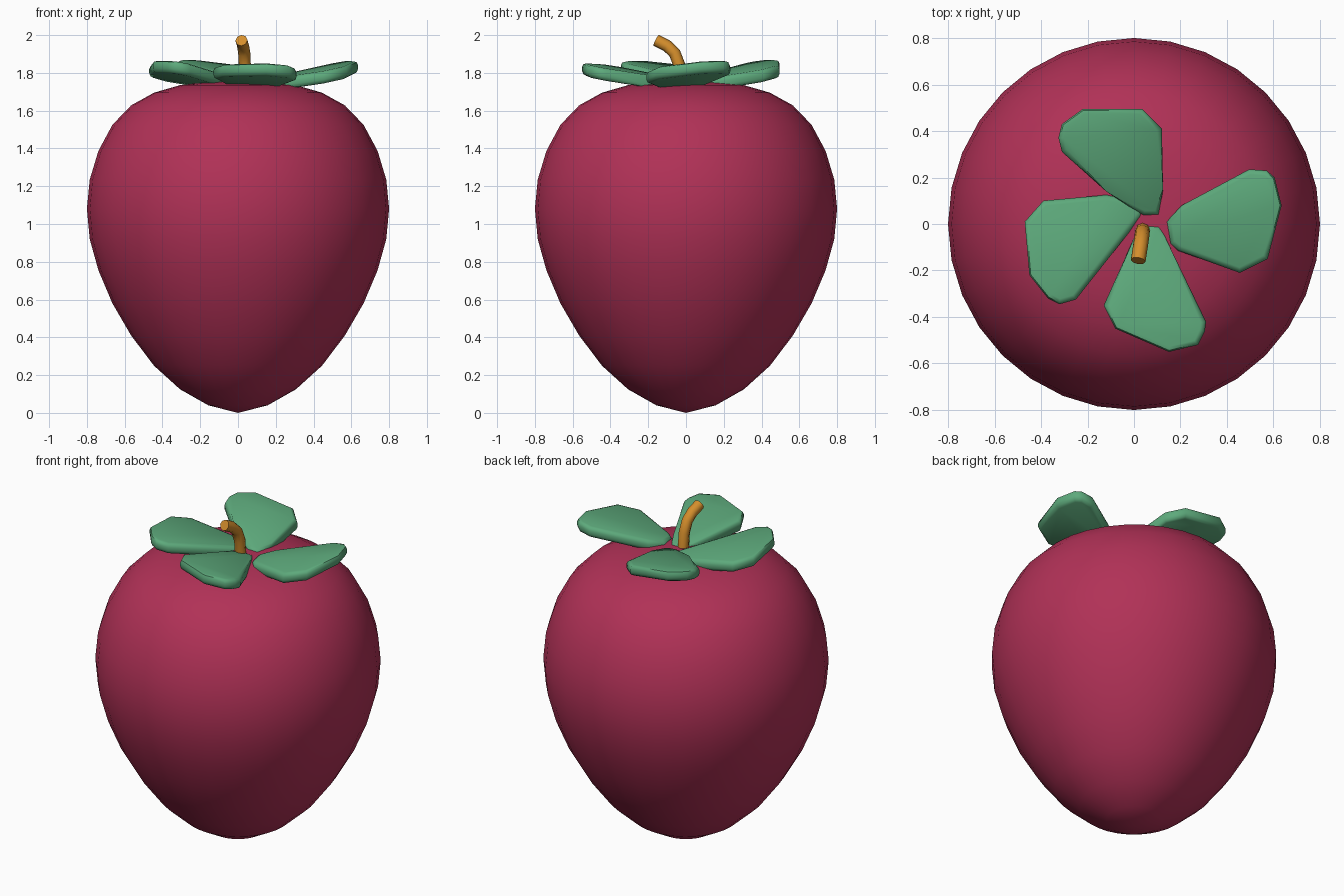
import bpy, bmesh, math
from mathutils import Vector

if "Cube" in bpy.data.objects:
    bpy.data.objects.remove(bpy.data.objects["Cube"])


def material(name, rgb):
    m = bpy.data.materials.new(name)
    m.diffuse_color = (*rgb, 1)
    m.use_nodes = True
    m.node_tree.nodes["Principled BSDF"].inputs["Base Color"].default_value = m.diffuse_color
    return m


berry_red = material("berry_red", (0.44, 0.031, 0.095))
leaf_green = material("leaf_green", (0.11, 0.40, 0.20))
stem_ochre = material("stem_ochre", (0.66, 0.27, 0.025))


def add_object(name, bm, mat):
    bmesh.ops.recalc_face_normals(bm, faces=bm.faces[:])
    me = bpy.data.meshes.new(name)
    bm.to_mesh(me)
    bm.free()
    ob = bpy.data.objects.new(name, me)
    bpy.context.collection.objects.link(ob)
    me.materials.append(mat)
    return ob


def smooth(ob, degrees):
    bpy.ops.object.select_all(action='DESELECT')
    ob.select_set(True)
    bpy.context.view_layer.objects.active = ob
    bpy.ops.object.shade_smooth_by_angle(angle=math.radians(degrees))


# Fruit body: lathed profile, 32 sides
profile = [(0, 0), (.157, .04), (.307, .125), (.445, .25), (.566, .41),
           (.665, .58), (.739, .755), (.785, .92), (.80, 1.08), (.785, 1.235),
           (.739, 1.387), (.665, 1.525), (.566, 1.628), (.445, 1.695),
           (.307, 1.735), (.157, 1.752), (0, 1.757)]
bm = bmesh.new()
verts = [bm.verts.new((r, 0, z)) for r, z in profile]
edges = [bm.edges.new(p) for p in zip(verts, verts[1:])]
bmesh.ops.spin(bm, geom=verts + edges, cent=(0, 0, 0), axis=(0, 0, 1),
               angle=math.tau, steps=32, use_duplicate=False)
bmesh.ops.remove_doubles(bm, verts=bm.verts[:], dist=0.0005)
smooth(add_object("fruit_body", bm, berry_red), 60)

# Leaves: thick tilted plates with rounded rims (direction, twist, outline)
leaves = {
    "leaf_right": (0, .08, [(.495, .235), (.57, .23), (.605, .20), (.635, .08), (.575, -.15),
                   (.455, -.21), (.19, -.115), (.155, -.085), (.14, .01), (.205, .08)]),
    "leaf_back": (105, .08, [(.035, .495), (.12, .41), (.125, .15), (.11, .035), (.04, .035),
                  (-.12, .14), (-.31, .31), (-.325, .37), (-.31, .43), (-.22, .495)]),
    "leaf_left": (194, .08, [(-.39, .10), (-.12, .125), (-.02, .11), (.04, .07), (.035, .035),
                  (-.25, -.325), (-.32, -.345), (-.37, -.32), (-.45, -.22), (-.47, .01)]),
    "leaf_front": (-88, -.06, [(.04, 0), (.11, -.005), (.155, -.10), (.31, -.42), (.305, -.46),
                   (.275, -.52), (.15, -.55), (-.08, -.45), (-.13, -.35), (0, -.06)]),
}
for name, (deg, twist, outline) in leaves.items():
    a = math.radians(deg)
    bm = bmesh.new()
    rings = []
    for h in (-.033, .033):
        ring = []
        for x, y in outline:
            u = (x - .08) * math.cos(a) + y * math.sin(a)
            t = y * math.cos(a) - (x - .08) * math.sin(a)
            ring.append(bm.verts.new((x, y, 1.725 + .18 * u + twist * t + h)))
        bm.faces.new(ring)
        rings.append(ring)
    n = len(outline)
    for i in range(n):
        j = (i + 1) % n
        bm.faces.new((rings[0][i], rings[0][j], rings[1][j], rings[1][i]))
    rim = [e for r in rings for i in range(n)
           for e in [bm.edges.get((r[i], r[(i + 1) % n]))]]
    bmesh.ops.bevel(bm, geom=rim, offset=.022, segments=2, profile=.5, affect='EDGES')
    smooth(add_object(name, bm, leaf_green), 50)

# Stem: bent eight-sided tube
path = [Vector(p) for p in [(.038, -.025, 1.72), (.036, -.035, 1.84), (.033, -.06, 1.905),
                            (.027, -.10, 1.943), (.018, -.158, 1.972)]]
bm = bmesh.new()
rings = []
for i, p in enumerate(path):
    d = (path[min(i + 1, len(path) - 1)] - path[max(i - 1, 0)]).normalized()
    side = Vector((1, 0, 0))
    side = (side - d * side.dot(d)).normalized()
    up = d.cross(side)
    rings.append([bm.verts.new(p + .032 * (side * math.cos(k * math.tau / 8)
                                           + up * math.sin(k * math.tau / 8)))
                  for k in range(8)])
for r, s in zip(rings, rings[1:]):
    for k in range(8):
        j = (k + 1) % 8
        bm.faces.new((r[k], r[j], s[j], s[k]))
bm.faces.new(rings[0])
bm.faces.new(rings[-1])
smooth(add_object("stem", bm, stem_ochre), 50)
